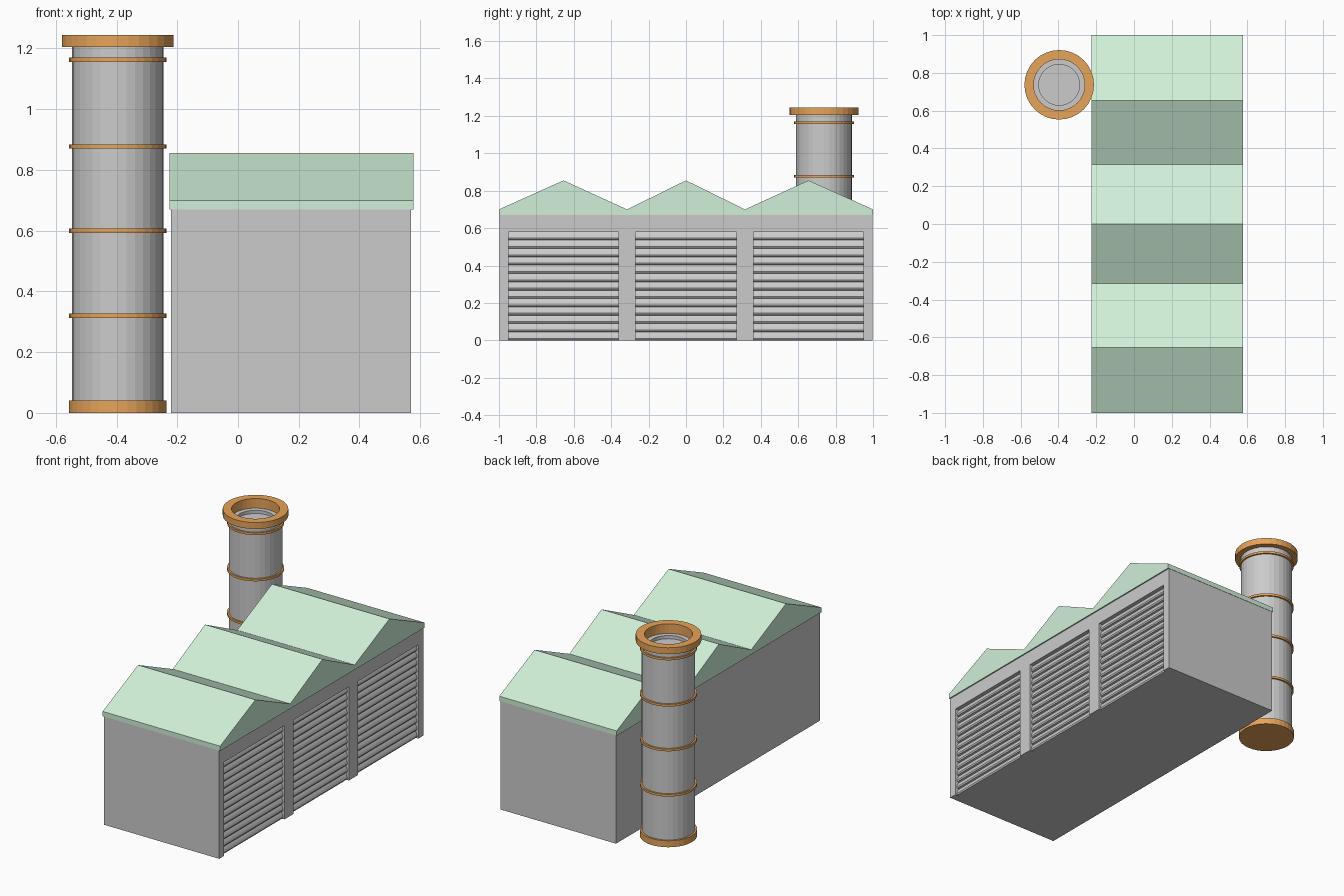
import bpy, bmesh, math
from mathutils import Vector

if "Cube" in bpy.data.objects:
    bpy.data.objects.remove(bpy.data.objects["Cube"])


def material(name, rgb):
    m = bpy.data.materials.new(name)
    m.diffuse_color = (*rgb, 1)
    m.use_nodes = True
    m.node_tree.nodes["Principled BSDF"].inputs["Base Color"].default_value = m.diffuse_color
    return m


GREEN = material("roof_green", (0.63, 0.87, 0.69))
ORANGE = material("trim_orange", (0.80, 0.37, 0.10))


def finish(name, bm, mat=None):
    bmesh.ops.recalc_face_normals(bm, faces=bm.faces)
    me = bpy.data.meshes.new(name)
    bm.to_mesh(me)
    bm.free()
    ob = bpy.data.objects.new(name, me)
    bpy.context.collection.objects.link(ob)
    if mat:
        me.materials.append(mat)
    return ob


def prism(name, points, direction, mat=None):
    """Close a planar outline and extrude it along direction."""
    bm = bmesh.new()
    face = bm.faces.new([bm.verts.new(p) for p in points])
    out = bmesh.ops.extrude_face_region(bm, geom=[face])
    verts = [g for g in out["geom"] if isinstance(g, bmesh.types.BMVert)]
    bmesh.ops.translate(bm, verts=verts, vec=Vector(direction))
    return finish(name, bm, mat)


def box(name, x0, x1, y0, y1, z0, z1):
    return prism(name, [(x0, y0, z0), (x1, y0, z0), (x1, y1, z0), (x0, y1, z0)],
                 (0, 0, z1 - z0))


def lathe(name, profile, center, mat=None, sides=32, closed=False):
    """Spin an (r, z) profile; an open profile gets its ends capped."""
    bm = bmesh.new()
    rings = [[bm.verts.new((center[0] + r * math.cos(2 * math.pi * i / sides),
                            center[1] + r * math.sin(2 * math.pi * i / sides), z))
              for i in range(sides)] for r, z in profile]
    pairs = list(zip(rings, rings[1:]))
    if closed:
        pairs.append((rings[-1], rings[0]))
    else:
        bm.faces.new(rings[0])
        bm.faces.new(rings[-1])
    for a, b in pairs:
        for i in range(sides):
            j = (i + 1) % sides
            bm.faces.new((a[i], a[j], b[j], b[i]))
    return finish(name, bm, mat)


# Hall with three door openings in the right wall
WALL, RECESS, DOOR_TOP = 0.57, 0.54, 0.58
doors = [(-0.95, -0.36), (-0.27, 0.27), (0.36, 0.95)]
hall = box("hall_walls", -0.22, WALL, -0.998, 0.998, 0, 0.675)
for y0, y1 in doors:
    cutter = box("door_cutter", RECESS, 0.7, y0, y1, -0.1, DOOR_TOP)
    cutter.hide_render = True
    mod = hall.modifiers.new("opening", "BOOLEAN")
    mod.operation, mod.solver, mod.object = "DIFFERENCE", "EXACT", cutter
    bpy.context.view_layer.objects.active = hall
    bpy.ops.object.modifier_apply(modifier=mod.name)
    bpy.data.objects.remove(cutter)

# Roller doors: curved slats stacked in one extruded profile
slats = 13
pitch = DOOR_TOP / slats
curve = [(0.005, 0.0), (0.016, 0.06), (0.020, 0.25), (0.018, 0.5), (0.012, 0.78)]
for k, (y0, y1) in enumerate(doors):
    outline = [(RECESS - 0.005, y0, 0)]
    outline += [(RECESS + dx, y0, (s + t) * pitch) for s in range(slats) for dx, t in curve]
    outline += [(RECESS + 0.005, y0, DOOR_TOP), (RECESS - 0.005, y0, DOOR_TOP)]
    door = prism(f"roller_door_{k + 1}", outline, (0, y1 - y0, 0))
    bpy.ops.object.select_all(action="DESELECT")
    door.select_set(True)
    bpy.context.view_layer.objects.active = door
    bpy.ops.object.shade_smooth_by_angle(angle=math.radians(35))

# Zigzag roof with three ridges
ridge = [(-1, 0.70), (-0.655, 0.855), (-0.315, 0.70), (0, 0.855),
         (0.315, 0.70), (0.655, 0.855), (1, 0.70)]
section = [(-0.226, y, z) for y, z in [(-1, 0.67)] + ridge + [(1, 0.67)]]
prism("zigzag_roof", section, (0.804, 0, 0), GREEN)

# Chimney: shaft with a stepped mouth, foot, bands and open rim
C = (-0.396, 0.737)
lathe("chimney_shaft", [(0.15, 0.005), (0.15, 1.215), (0.136, 1.215), (0.136, 1.185),
                        (0.108, 1.185), (0.108, 1.165)], C)
lathe("chimney_foot", [(0.161, 0), (0.161, 0.04)], C, ORANGE)
for n, z in enumerate((0.32, 0.60, 0.877, 1.163)):
    lathe(f"chimney_band_{n + 1}", [(0.145, z - 0.007), (0.160, z - 0.007),
                                    (0.160, z + 0.007), (0.145, z + 0.007)],
          C, ORANGE, closed=True)
lathe("chimney_rim", [(0.135, 1.186), (0.149, 1.205), (0.184, 1.205),
                      (0.184, 1.245), (0.135, 1.245)], C, ORANGE, closed=True)
